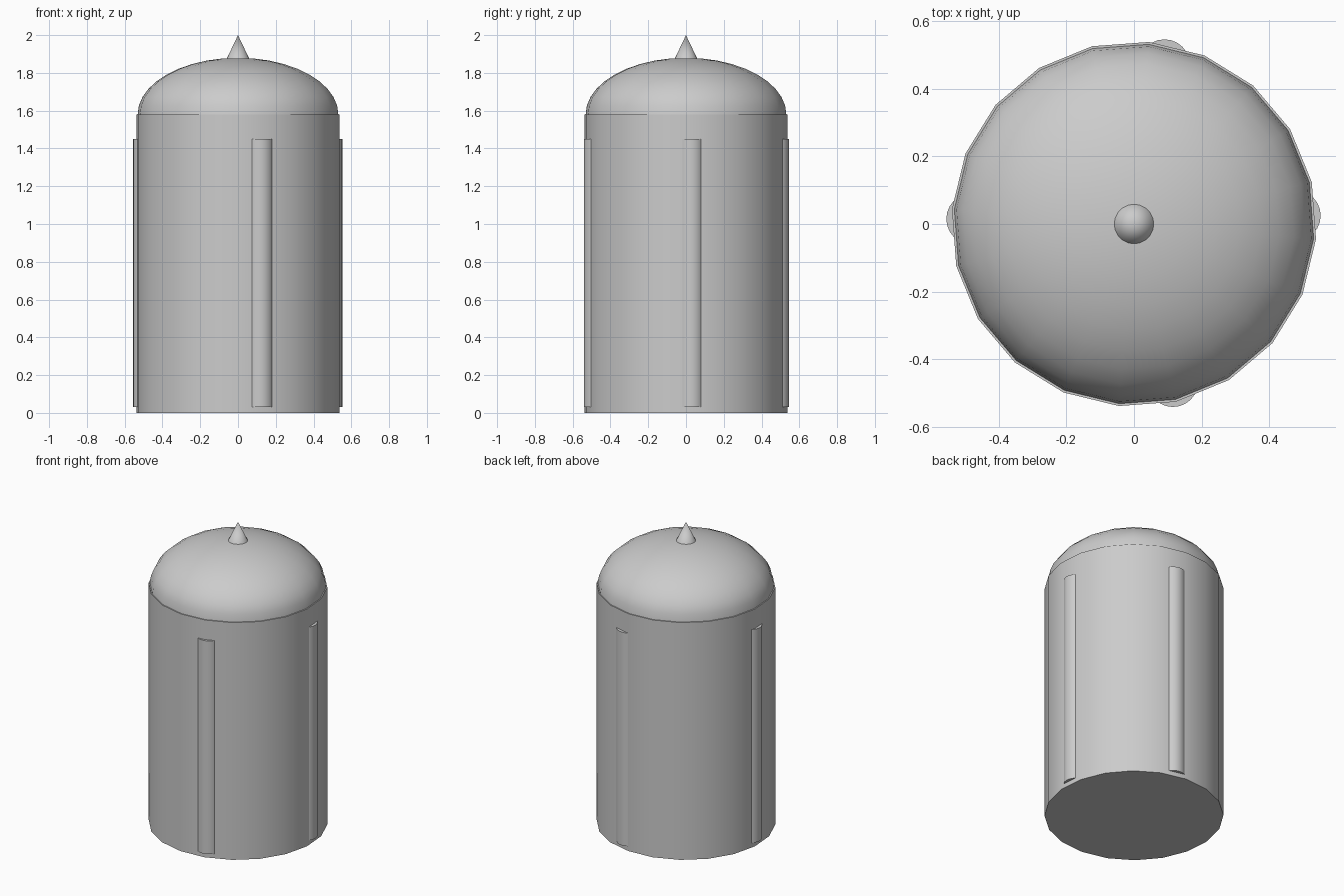
import bpy, bmesh, math

if "Cube" in bpy.data.objects:
    bpy.data.objects.remove(bpy.data.objects["Cube"])

SIDES = 20
TURN = math.radians(13.3)


def finish(bm, name, angle=35):
    bmesh.ops.recalc_face_normals(bm, faces=bm.faces)
    me = bpy.data.meshes.new(name)
    bm.to_mesh(me)
    bm.free()
    ob = bpy.data.objects.new(name, me)
    bpy.context.collection.objects.link(ob)
    bpy.ops.object.select_all(action='DESELECT')
    ob.select_set(True)
    bpy.context.view_layer.objects.active = ob
    bpy.ops.object.shade_smooth_by_angle(angle=math.radians(angle))
    return ob


def lathe(name, profile, sides=SIDES, turn=TURN, centre=(0, 0)):
    """Stack rings of (radius, z); radius 0 makes a pole, open ends get caps."""
    bm = bmesh.new()
    rings = []
    for r, z in profile:
        n = 1 if r == 0 else sides
        rings.append([bm.verts.new((centre[0] + r * math.cos(turn + math.tau * i / sides),
                                    centre[1] + r * math.sin(turn + math.tau * i / sides), z))
                      for i in range(n)])
    for a, b in zip(rings, rings[1:]):
        for i in range(sides):
            j = (i + 1) % sides
            if len(b) == 1:
                bm.faces.new((a[i], a[j], b[0]))
            else:
                bm.faces.new((a[i], a[j], b[j], b[i]))
    for ring in (rings[0], rings[-1]):
        if len(ring) > 1:
            bm.faces.new(ring)
    return finish(bm, name)


# Drum body
lathe("body", [(0.54, 0), (0.54, 1.58)])

# Flattened dome roof
STEPS = 10
dome = [(0.533 * math.cos(math.pi / 2 * k / STEPS),
         1.58 + 0.30 * math.sin(math.pi / 2 * k / STEPS)) for k in range(STEPS)]
lathe("dome", dome + [(0, 1.88)])

# Spike on top
lathe("spike", [(0.062, 1.87), (0, 2.0)], turn=0)

# Four half-buried round ribs
ribs = {"left": (-0.48, 0.015), "right": (0.477, 0.025),
        "back": (0.09, 0.471), "front": (0.115, -0.466)}
for side, centre in ribs.items():
    lathe("rib_" + side, [(0.075, 0.03), (0.075, 1.45)], sides=24, turn=0, centre=centre)
